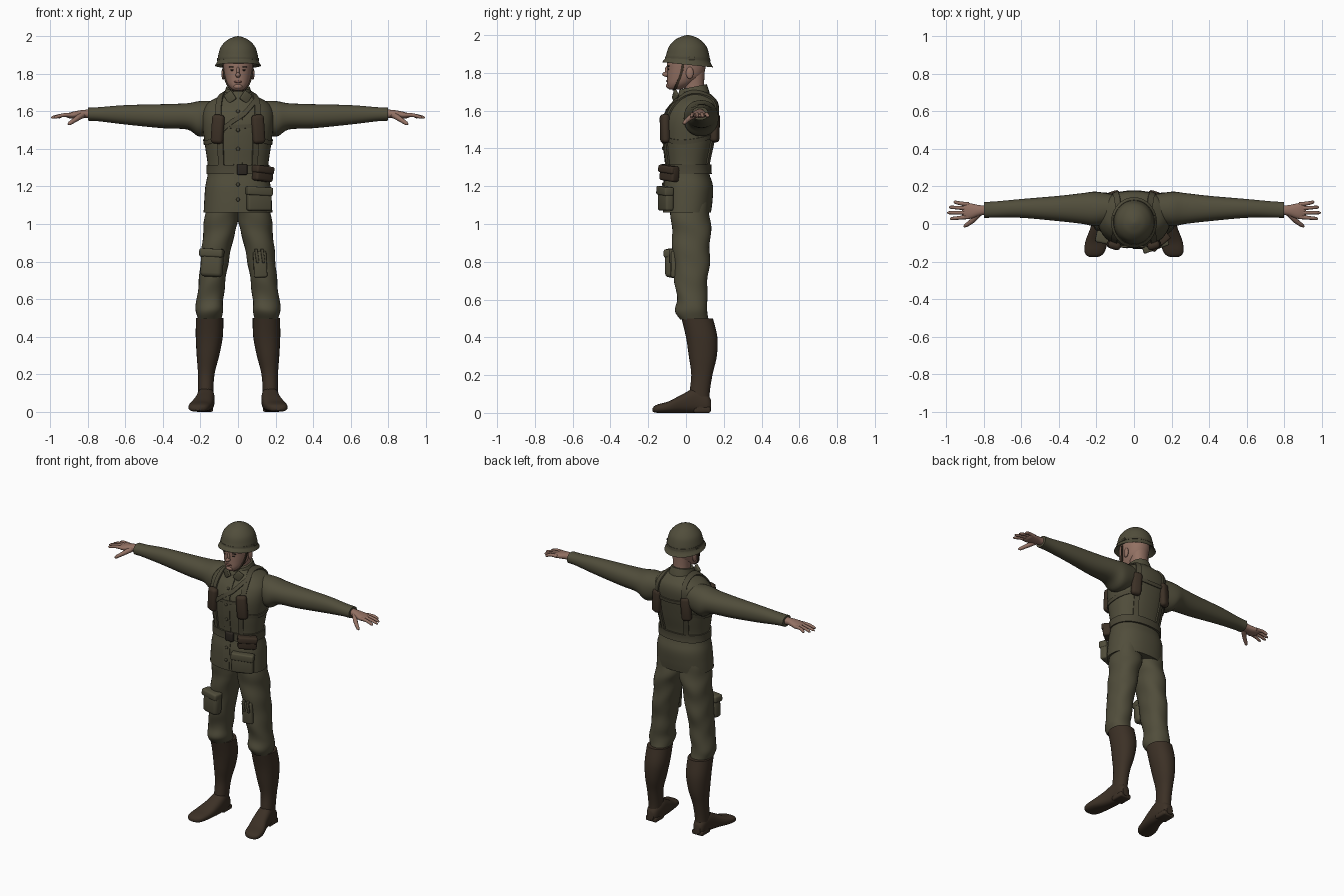
import bpy, bmesh, math
from mathutils import Vector, Matrix
from mathutils.bvhtree import BVHTree

cube = bpy.data.objects.get("Cube")
if cube:
    bpy.data.objects.remove(cube, do_unlink=True)
PARTS = []


def material(name, rgb):
    m = bpy.data.materials.new(name)
    m.use_nodes = True
    m.diffuse_color = (*rgb, 1)
    node = next(n for n in m.node_tree.nodes if n.type == 'BSDF_PRINCIPLED')
    node.inputs["Base Color"].default_value = (*rgb, 1)
    node.inputs["Roughness"].default_value = .9
    return m


OLIVE = material("olive cloth", (.082, .075, .044))
WEB = material("olive webbing", (.07, .063, .038))
LEATHER = material("brown leather", (.045, .03, .019))
SKIN = material("skin", (.29, .165, .125))
LIPS = material("lips", (.2, .09, .07))
DARK = material("dark metal and hair", (.025, .02, .015))


def finish(name, bm, mat, mirror):
    bmesh.ops.recalc_face_normals(bm, faces=bm.faces[:])
    mesh = bpy.data.meshes.new(name)
    bm.to_mesh(mesh)
    bm.free()
    mesh.materials.append(mat)
    ob = bpy.data.objects.new(name, mesh)
    bpy.context.collection.objects.link(ob)
    if mirror:
        ob.modifiers.new("mirror", 'MIRROR')
    PARTS.append(ob)
    return ob


def skin_rings(name, rings, mat, mirror=False):
    bm = bmesh.new()
    loops = [[bm.verts.new(v) for v in ring] for ring in rings]
    n = len(loops[0])
    for a, b in zip(loops, loops[1:]):
        for i in range(n):
            j = (i + 1) % n
            bm.faces.new((a[i], a[j], b[j], b[i]))
    bm.faces.new(loops[0])
    bm.faces.new(loops[-1])
    return finish(name, bm, mat, mirror)


def spline(rows, steps):
    rows = [Vector(r) for r in rows]
    out = []
    for i in range(len(rows) - 1):
        a, b, c, d = rows[max(i - 1, 0)], rows[i], rows[i + 1], rows[min(i + 2, len(rows) - 1)]
        for k in range(steps):
            t = k / steps
            out.append(b + ((c - a) * t + (a * 2 - b * 5 + c * 4 - d) * t * t
                            + (b * 3 - a - c * 3 + d) * t ** 3) / 2)
    return out + [rows[-1]]


def loft(name, rows, mat, axis='z', n=28, p=2.2, steps=5, mirror=False, shape=None):
    """Rows hold a position along the axis, then low and high limits across it."""
    rings = []
    for t, u0, u1, v0, v1 in spline(rows, steps):
        ring = []
        for i in range(n):
            a = math.tau * i / n
            c, s = math.cos(a), math.sin(a)
            u = (u0 + u1) / 2 + (u1 - u0) / 2 * math.copysign(abs(c) ** (2 / p), c)
            v = (v0 + v1) / 2 + (v1 - v0) / 2 * math.copysign(abs(s) ** (2 / p), s)
            q = Vector({'x': (t, u, v), 'y': (u, t, v), 'z': (u, v, t)}[axis])
            if shape:
                shape(q)
            ring.append(q)
        rings.append(ring)
    return skin_rings(name, rings, mat, mirror)


def column(rows):
    """Rows symmetric about x = 0: height, half width, front, back."""
    return [(z, -w, w, f, b) for z, w, f, b in rows]


def tube(name, pts, r0, r1, mat, mirror=False):
    path = spline(pts, 4)
    rings = []
    for k, c in enumerate(path):
        t = (path[min(k + 1, len(path) - 1)] - path[max(k - 1, 0)]).normalized()
        u = t.cross(Vector((0, 0, 1))).normalized()
        w = u.cross(t)
        f = k / (len(path) - 1)
        r = (r0 + (r1 - r0) * f) * (.5 if k == len(path) - 1 else 1)
        rings.append([c + (u * math.cos(a) + w * math.sin(a)) * r
                      for a in (math.tau * i / 10 for i in range(10))])
    return skin_rings(name, rings, mat, mirror)


def surface(ob):
    return BVHTree.FromPolygons([v.co.copy() for v in ob.data.vertices],
                                [p.vertices[:] for p in ob.data.polygons])


def ribbon(name, pts, tree, width, thick, mat, mirror=False):
    """A strap laid along a surface."""
    hits = [tree.find_nearest(q)[:2] for q in spline(pts, 8)]
    rings = []
    for k, (c, n) in enumerate(hits):
        t = hits[min(k + 1, len(hits) - 1)][0] - hits[max(k - 1, 0)][0]
        s = t.cross(n).normalized() * width / 2
        rings.append([c - s - n * .006, c + s - n * .006, c + s + n * thick, c - s + n * thick])
    return skin_rings(name, rings, mat, mirror)


def box(name, centre, size, mat, turn=0, tilt=0, bevel=.012, mirror=False):
    bm = bmesh.new()
    bmesh.ops.create_cube(bm, size=1, matrix=Matrix.Diagonal((*size, 1)))
    bmesh.ops.bevel(bm, geom=bm.edges[:], offset=bevel, segments=3, profile=.5, affect='EDGES')
    rot = Matrix.Rotation(math.radians(turn), 4, 'Z') @ Matrix.Rotation(math.radians(tilt), 4, 'Y')
    bm.transform(Matrix.Translation(centre) @ rot)
    return finish(name, bm, mat, mirror)


def ball(name, centre, size, mat, mirror=False):
    bm = bmesh.new()
    bmesh.ops.create_uvsphere(bm, u_segments=16, v_segments=10, radius=1)
    bm.transform(Matrix.Translation(centre) @ Matrix.Diagonal((*size, 1)))
    return finish(name, bm, mat, mirror)


def folds(q):
    q.y += .004 * math.sin(38 * q.z + 22 * q.x)
    q.x += .002 * math.sin(45 * q.z + 25 * q.y)


# Jacket, sleeves and collar
jacket = loft("jacket", column([
    (1.06, .183, -.122, .132), (1.12, .18, -.122, .14), (1.2, .174, -.118, .143),
    (1.29, .16, -.105, .122), (1.42, .176, -.118, .148), (1.53, .19, -.12, .168),
    (1.6, .188, -.098, .176), (1.645, .16, -.068, .168), (1.675, .11, -.048, .145),
    (1.7, .07, -.035, .115)]), OLIVE, n=40, p=2.3)
loft("sleeves", [
    (.1, .01, .155, 1.5, 1.655), (.2, -.012, .172, 1.465, 1.655), (.27, .0, .165, 1.503, 1.643),
    (.4, .015, .15, 1.51, 1.638), (.6, .033, .133, 1.53, 1.633), (.74, .034, .12, 1.547, 1.622),
    (.8, .032, .118, 1.55, 1.62)], OLIVE, axis='x', mirror=True)


def collar_slope(q):
    q.z += .2 * (q.y - .1) if q.z > 1.68 else 0


loft("collar", column([(1.665, .088, -.055, .13), (1.7, .076, -.046, .122),
                       (1.738, .064, -.034, .11)]), OLIVE, shape=collar_slope)
box("collar_points", (.042, -.056, 1.676), (.05, .016, .055), OLIVE, 22, 35, .005, True)

# Trousers and boots
loft("trousers", [
    (1.12, -.005, .165, -.08, .118), (1.02, -.002, .18, -.08, .128), (.95, .018, .186, -.075, .13),
    (.8, .05, .2, -.065, .124), (.7, .066, .208, -.06, .116), (.6, .078, .22, -.05, .11),
    (.54, .08, .226, -.055, .116), (.495, .09, .215, -.03, .12)],
    OLIVE, steps=8, mirror=True, shape=folds)
loft("boot_shafts", [
    (.5, .078, .224, -.024, .143), (.4, .081, .225, .0, .166), (.3, .1, .22, .015, .163),
    (.2, .125, .213, .028, .14), (.1, .132, .212, .018, .125), (.02, .135, .212, .02, .128)],
    LEATHER, mirror=True)
loft("boot_feet", [
    (.132, .15, .197, .01, .07), (.11, .135, .21, .0, .1), (.05, .125, .217, .0, .13),
    (-.02, .128, .232, .0, .098), (-.09, .14, .258, .0, .062), (-.14, .153, .264, .0, .048),
    (-.165, .17, .255, .002, .038), (-.177, .195, .235, .008, .025)],
    LEATHER, axis='y', p=2.6, mirror=True)
box("boot_heels", (.172, .085, .016), (.08, .09, .032), LEATHER, bevel=.01, mirror=True)

# Hands
loft("palms", [
    (.77, .05, .1, 1.562, 1.608), (.82, .045, .1, 1.565, 1.608), (.87, .028, .11, 1.562, 1.6),
    (.9, .028, .113, 1.563, 1.592), (.915, .038, .105, 1.57, 1.586)], SKIN, axis='x', mirror=True)
tips = {"little": (.958, .118), "ring": (.985, .09), "middle": (.995, .06), "index": (.98, .028)}
for i, (finger, (x, y)) in enumerate(tips.items()):
    root = .104 - .022 * i
    tube(finger + "_fingers", [(.88, root, 1.58), (.93, (root + y) / 2, 1.58), (x, y, 1.566)],
         .012, .008, SKIN, True)
tube("thumbs", [(.83, .055, 1.58), (.86, .018, 1.56), (.905, -.014, 1.53)], .018, .009, SKIN, True)

# Head and face
loft("neck", column([(1.66, .05, .0, .1), (1.74, .052, -.01, .096), (1.82, .058, -.02, .1)]), SKIN)
head = loft("head", column([
    (1.712, .022, -.088, -.03), (1.722, .038, -.097, .0), (1.745, .057, -.1, .04),
    (1.78, .07, -.1, .085), (1.82, .077, -.1, .102), (1.86, .08, -.1, .106),
    (1.92, .078, -.085, .105)]), SKIN)
ball("nose", (0, -.104, 1.793), (.013, .022, .014), SKIN)
ball("nose_bridge", (0, -.098, 1.812), (.009, .014, .026), SKIN)
ball("chin", (0, -.09, 1.732), (.024, .016, .015), SKIN)
ball("lips", (0, -.099, 1.757), (.021, .006, .006), LIPS)
ball("ears", (.079, .02, 1.8), (.009, .02, .032), SKIN, True)
ball("eyes", (.03, -.092, 1.819), (.011, .005, .0045), DARK, True)
ball("eyebrows", (.032, -.092, 1.836), (.018, .006, .004), DARK, True)


# Helmet with flared brim, band and chin strap
def brim_lift(q):
    if q.z < 1.9:
        q.z -= .1 * q.y * min(1, (1.9 - q.z) / .04)


loft("helmet", column([
    (1.87, .09, -.092, .11), (1.846, .118, -.12, .138), (1.845, .122, -.126, .143),
    (1.853, .118, -.12, .138), (1.87, .109, -.11, .128), (1.895, .106, -.105, .123),
    (1.94, .093, -.09, .108), (1.975, .063, -.058, .076), (1.993, .03, -.022, .042),
    (2, .005, .002, .014)]), OLIVE, n=40, p=2, shape=brim_lift)
loft("helmet_band", column([(1.872, .1105, -.1115, .1295), (1.884, .109, -.109, .127)]),
     WEB, n=40, p=2, steps=1, shape=brim_lift)
box("helmet_band_clips", (.108, .03, 1.876), (.01, .03, .016), WEB, bevel=.003, mirror=True)
ribbon("chin_strap", [(.09, -.015, 1.86), (.08, -.025, 1.8), (.06, -.045, 1.745),
                      (.03, -.06, 1.708), (0, -.065, 1.7)], surface(head), .014, .006, LEATHER, True)

# Button placket and buttons
body = surface(jacket)
ribbon("button_placket", [(0, -.06, 1.66), (0, -.13, 1.5), (0, -.12, 1.3), (0, -.14, 1.07)],
       body, .045, .004, OLIVE)
for k, z in enumerate((1.6, 1.5, 1.4, 1.21, 1.13)):
    spot = body.ray_cast(Vector((0, -1, z)), Vector((0, 1, 0)))[0]
    ball(f"button_{k + 1}", spot + Vector((0, -.005, 0)), (.01, .006, .01), WEB)

# Webbing harness
ribbon("shoulder_straps", [
    (.1, -.12, 1.28), (.105, -.13, 1.45), (.11, -.1, 1.6), (.1, -.03, 1.68), (.09, .05, 1.71),
    (.095, .15, 1.67), (.105, .17, 1.55), (.1, .15, 1.4), (.09, .13, 1.28)],
    body, .032, .008, WEB, True)
ribbon("underarm_straps", [(.1, -.13, 1.45), (.2, -.04, 1.43), (.2, .08, 1.44), (.1, .17, 1.47)],
       body, .024, .006, WEB, True)
ribbon("chest_strap", [(-.1, -.13, 1.525), (0, -.15, 1.52), (.1, -.13, 1.525)],
       body, .02, .007, WEB)
ribbon("back_strap", [(-.1, .16, 1.55), (0, .19, 1.54), (.1, .16, 1.55)], body, .022, .007, WEB)
ribbon("diagonal_strap", [(.1, -.05, 1.67), (.04, -.12, 1.6), (-.03, -.14, 1.55),
                          (-.09, -.13, 1.5)], body, .024, .01, WEB)
box("front_pouches", (.108, -.112, 1.505), (.068, .045, .155), LEATHER, 18, -4, .02, True)
box("back_pouches", (.108, .153, 1.51), (.064, .045, .155), LEATHER, -18, -4, .02, True)

# Belt, buckle and holster
loft("belt", column([(1.265, .169, -.117, .137), (1.29, .168, -.116, .134),
                     (1.315, .169, -.117, .135)]), WEB, n=40, p=2.3, steps=2)
box("belt_buckle", (.022, -.121, 1.29), (.056, .022, .056), DARK, bevel=.006)
box("holster", (.132, -.088, 1.265), (.115, .05, .075), LEATHER, 40, 6)
box("holster_flap", (.134, -.092, 1.289), (.12, .055, .04), LEATHER, 40, 6, .01)

# Jacket and trouser pockets
box("jacket_pocket", (.112, -.108, 1.128), (.135, .045, .115), OLIVE, 20)
box("jacket_pocket_flap", (.113, -.112, 1.175), (.142, .05, .045), OLIVE, 20, 3, .008)
box("right_thigh_pocket", (-.138, -.072, .792), (.118, .065, .145), OLIVE, -12, 3, .022)
box("right_thigh_flap", (-.14, -.076, .846), (.128, .065, .045), OLIVE, -12, 3, .012)
box("left_thigh_pocket", (.118, -.063, .785), (.07, .035, .14), OLIVE, 5, -3, .01)
for name, x in (("inner", .1), ("outer", .132)):
    box(name + "_tool_loop", (x, -.078, .83), (.016, .024, .075), WEB, 5, -8, .005)

bpy.ops.object.select_all(action='DESELECT')
for ob in PARTS:
    ob.select_set(True)
bpy.context.view_layer.objects.active = PARTS[0]
bpy.ops.object.shade_smooth_by_angle(angle=math.radians(45))
